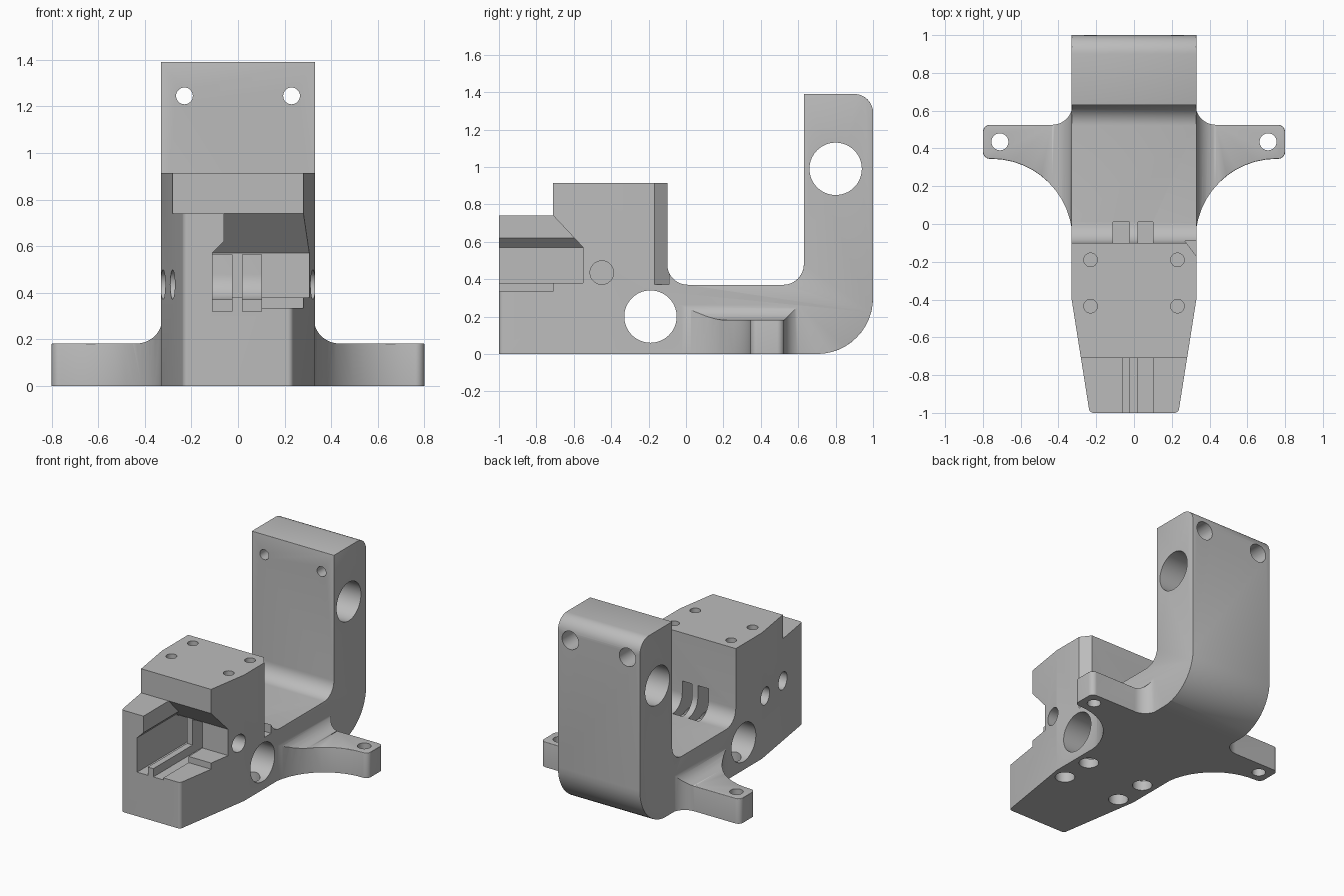
import bpy, bmesh, math
from mathutils import Vector

if "Cube" in bpy.data.objects:
    bpy.data.objects.remove(bpy.data.objects["Cube"], do_unlink=True)

grey = bpy.data.materials.new("plain_grey")
grey.use_nodes = True
COLOUR = (0.5, 0.5, 0.5, 1)
grey.diffuse_color = COLOUR
grey.node_tree.nodes["Principled BSDF"].inputs["Base Color"].default_value = COLOUR


def rounded(points, steps=12):
    """Round each (a, b, radius) corner of a closed outline."""
    out = []
    for i, (a, b, *rad) in enumerate(points):
        p = Vector((a, b))
        if not rad:
            out.append(p)
            continue
        r = rad[0]
        u = (Vector(points[i - 1][:2]) - p).normalized()
        v = (Vector(points[(i + 1) % len(points)][:2]) - p).normalized()
        half = u.angle(v) / 2
        centre = p + (u + v).normalized() * r / math.sin(half)
        s = p + u * r / math.tan(half) - centre
        e = p + v * r / math.tan(half) - centre
        turn = math.pi - 2 * half
        for k in range(steps + 1):
            t = k / steps
            out.append(centre + (s * math.sin((1 - t) * turn) + e * math.sin(t * turn)) / math.sin(turn))
    return out


def prism(name, axis, points, lo, hi):
    """Extrude an outline along an axis; the outline uses the other two axes in order."""
    place = {"x": lambda p, d: (d, p[0], p[1]),
             "y": lambda p, d: (p[0], d, p[1]),
             "z": lambda p, d: (p[0], p[1], d)}[axis]
    bm = bmesh.new()
    face = bm.faces.new([bm.verts.new(place(p, lo)) for p in rounded(points)])
    new = bmesh.ops.extrude_face_region(bm, geom=[face])["geom"]
    bmesh.ops.translate(bm, vec=place((0, 0), hi - lo),
                        verts=[g for g in new if isinstance(g, bmesh.types.BMVert)])
    bmesh.ops.recalc_face_normals(bm, faces=bm.faces)
    mesh = bpy.data.meshes.new(name)
    bm.to_mesh(mesh)
    bm.free()
    mesh.materials.append(grey)
    obj = bpy.data.objects.new(name, mesh)
    bpy.context.collection.objects.link(obj)
    return obj


def box(name, x, y, z):
    return prism(name, "z", [(x[0], y[0]), (x[1], y[0]), (x[1], y[1]), (x[0], y[1])], *z)


def rod(name, axis, a, b, r, lo, hi, n=40):
    ring = [(a + r * math.cos(math.tau * k / n), b + r * math.sin(math.tau * k / n)) for k in range(n)]
    return prism(name, axis, ring, lo, hi)


def combine(obj, other, how):
    mod = obj.modifiers.new(how, "BOOLEAN")
    mod.operation, mod.object, mod.solver = how, other, "EXACT"
    bpy.context.view_layer.objects.active = obj
    bpy.ops.object.modifier_apply(modifier=mod.name)
    bpy.data.objects.remove(other, do_unlink=True)
    return obj


def soften(obj, rule, width):
    """Bevel the sharp edges whose midpoint meets the rule."""
    bm = bmesh.new()
    bm.from_mesh(obj.data)
    bmesh.ops.remove_doubles(bm, verts=bm.verts, dist=1e-5)
    sharp = [e for e in bm.edges if len(e.link_faces) == 2 and e.calc_face_angle(0) > 0.7
             and rule((e.verts[0].co + e.verts[1].co) / 2)]
    bmesh.ops.bevel(bm, geom=sharp, offset=width, segments=3, profile=0.5, affect="EDGES", clamp_overlap=True)
    bm.to_mesh(obj.data)
    bm.free()


# Body: side profile trimmed by a tapered plan
body = prism("bracket_body", "x", [
    (-1, 0), (1, 0, 0.3), (1, 1.39, 0.1), (0.63, 1.39), (0.63, 0.37, 0.11),
    (-0.1, 0.37, 0.11), (-0.1, 0.915), (-0.71, 0.915), (-0.71, 0.74), (-1, 0.74)], -0.5, 0.5)
plan = prism("plan", "z", [
    (-0.235, -1, 0.025), (0.235, -1, 0.025), (0.33, -0.4), (0.33, 1.1), (-0.33, 1.1), (-0.33, -0.4)], -0.1, 1.5)
combine(body, plan, "INTERSECT")
soften(body, lambda c: c.y > 0.05 and c.z > 0.01, 0.014)

# Mounting ears with blended roots
for side in (1, -1):
    ear = prism("ear", "y", [(side * x, *zr) for x, *zr in (
        (0.1, 0), (0.9, 0), (0.9, 0.182), (0.325, 0.182, 0.11), (0.325, 0.35), (0.1, 0.35))], -0.4, 0.8)
    outline = prism("ear_outline", "z", [(side * x, *yr) for x, *yr in (
        (0.15, -0.25), (0.325, -0.25), (0.325, 0.345, 0.43), (0.8, 0.345, 0.038),
        (0.8, 0.525, 0.038), (0.325, 0.525, 0.11), (0.325, 0.66), (0.15, 0.66))], -0.1, 0.5)
    combine(ear, outline, "INTERSECT")
    soften(ear, lambda c: abs(c.x) > 0.45 and c.z > 0.15, 0.014)
    combine(body, ear, "UNION")

# Front pocket, open to one side, with a sloping roof
pocket = prism("pocket", "y", [(-0.11, 0.38), (0.5, 0.38), (0.5, 0.95), (-0.06, 0.95),
                               (-0.06, 0.62), (-0.11, 0.57)], -1.1, -0.4)
roof = prism("roof", "x", [(-1.2, 0.3), (-0.55, 0.3), (-0.55, 0.57), (-0.76, 0.793),
                           (-0.76, 1), (-1.2, 1)], -0.3, 0.6)
cuts = [combine(pocket, roof, "INTERSECT")]
cuts.append(box("floor_step", (0.09, 0.5), (-1.1, -0.71), (0.335, 0.5)))
for x0, x1 in ((-0.11, -0.025), (0.02, 0.1)):
    cuts.append(box("strap_channel", (x0, x1), (-1.1, 0.01), (0.32, 0.565)))

# Chamfered rear corner of the block
cuts.append(prism("corner_chamfer", "z", [(0.27, -0.09), (0.34, -0.183), (0.5, -0.183), (0.5, -0.09)], 0.372, 1))

# Large cross bores for rods
for y, z in ((-0.19, 0.2), (0.8, 0.99)):
    cuts.append(rod("cross_bore", "x", y, z, 0.14, -0.6, 0.6, 64))

# Screw holes, both sides
for x in (-0.23, 0.23):
    for y in (-0.19, -0.435):
        cuts.append(rod("top_hole", "z", x, y, 0.036, 0.5, 1))
        cuts.append(rod("bottom_counterbore", "z", x, y, 0.065, -0.1, 0.25))
    cuts.append(rod("column_hole", "y", x, 1.245, 0.036, 0.5, 1.2))
    cuts.append(rod("column_counterbore", "y", x, 1.245, 0.066, 0.82, 1.2))
for x in (-0.71, 0.71):
    cuts.append(rod("ear_hole", "z", x, 0.435, 0.045, -0.1, 0.4))
for y, lo, hi in ((-0.45, 0.17, 0.5), (-0.45, -0.5, -0.17), (-0.71, -0.5, -0.15)):
    cuts.append(rod("side_hole", "x", y, 0.435, 0.063, lo, hi))

for cut in cuts:
    combine(body, cut, "DIFFERENCE")

# Smooth the round surfaces, keep the edges crisp
bpy.ops.object.select_all(action="DESELECT")
body.select_set(True)
bpy.context.view_layer.objects.active = body
bpy.ops.object.shade_smooth_by_angle(angle=math.radians(30))
